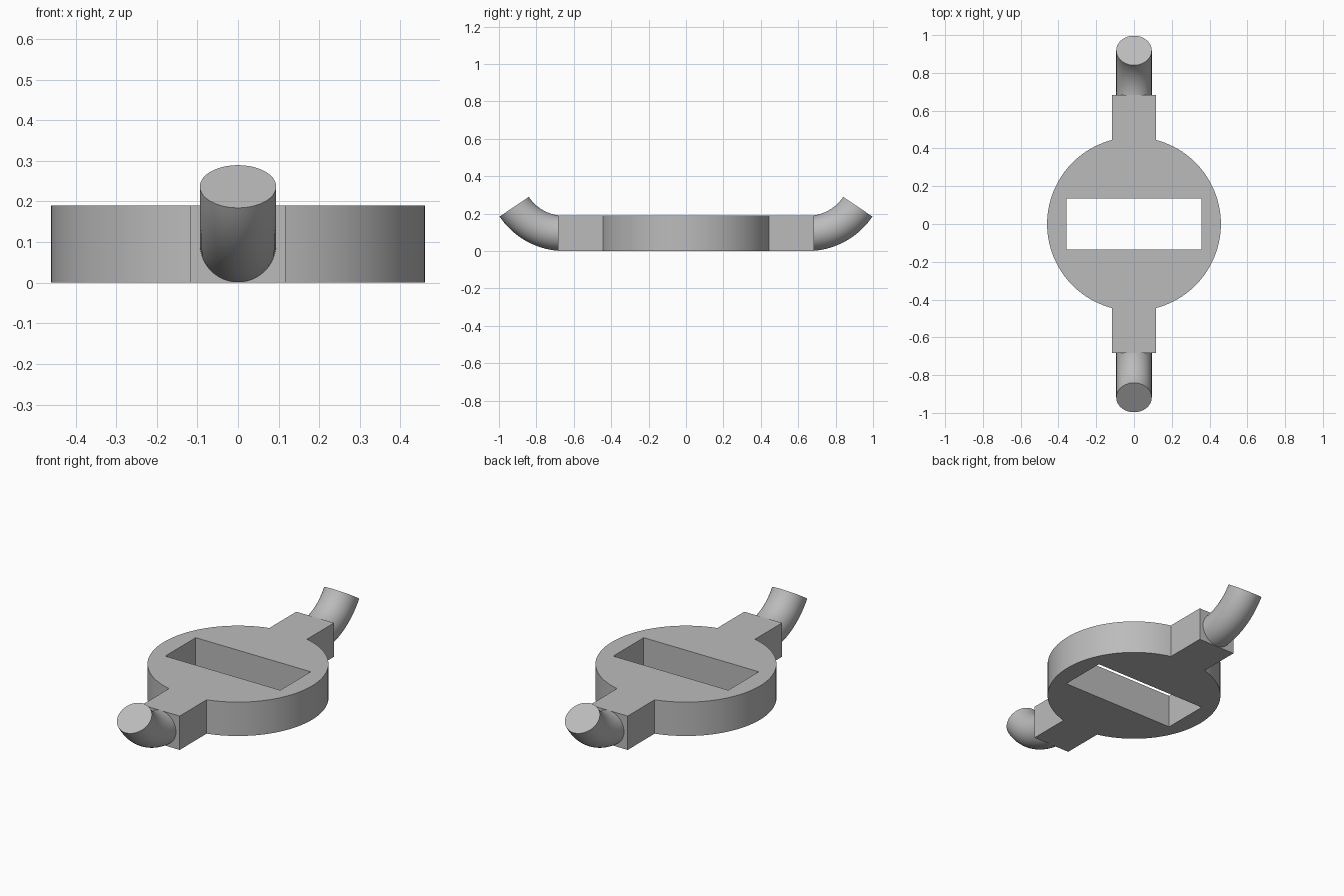
import bpy
import bmesh
from math import asin, cos, pi, radians, sin
from mathutils import Matrix, Vector

cube = bpy.data.objects.get("Cube")
if cube:
    bpy.data.objects.remove(cube, do_unlink=True)

HEIGHT = 0.19
DISC_R = 0.46
ARM_HALF, ARM_END = 0.117, 0.684
SLOT_X, SLOT_Y = 0.357, 0.135
TUBE_R, BEND_R = 0.094, 0.324
BEND_START, BEND_ANGLE = 0.65, radians(56)

grey = bpy.data.materials.new("plain grey")
grey.use_nodes = True
colour = (0.5, 0.5, 0.5, 1)
grey.diffuse_color = colour
grey.node_tree.nodes["Principled BSDF"].inputs["Base Color"].default_value = colour


def add_object(name, bm):
    bmesh.ops.recalc_face_normals(bm, faces=bm.faces)
    mesh = bpy.data.meshes.new(name)
    bm.to_mesh(mesh)
    bm.free()
    mesh.materials.append(grey)
    obj = bpy.data.objects.new(name, mesh)
    bpy.context.collection.objects.link(obj)
    return obj


def prism(name, outline, bottom, top):
    """Extrude a flat outline upwards."""
    bm = bmesh.new()
    face = bm.faces.new([bm.verts.new((x, y, bottom)) for x, y in outline])
    result = bmesh.ops.extrude_face_region(bm, geom=[face])
    verts = [v for v in result["geom"] if isinstance(v, bmesh.types.BMVert)]
    bmesh.ops.translate(bm, verts=verts, vec=(0, 0, top - bottom))
    return add_object(name, bm)


def smooth(obj):
    bpy.ops.object.select_all(action="DESELECT")
    obj.select_set(True)
    bpy.context.view_layer.objects.active = obj
    bpy.ops.object.shade_smooth_by_angle(angle=radians(30))


# Round body with a square arm at the front and back
gap = asin(ARM_HALF / DISC_R)
steps = 48
half = [(ARM_HALF, -ARM_END)]
for i in range(steps + 1):
    a = -pi / 2 + gap + (pi - 2 * gap) * i / steps
    half.append((DISC_R * cos(a), DISC_R * sin(a)))
half.append((ARM_HALF, ARM_END))
body = prism("body", half + [(-x, -y) for x, y in half], 0, HEIGHT)

# Rectangular slot through the body
slot = [(-SLOT_X, -SLOT_Y), (SLOT_X, -SLOT_Y), (SLOT_X, SLOT_Y), (-SLOT_X, SLOT_Y)]
cutter = prism("slot_cutter", slot, -HEIGHT, 2 * HEIGHT)
cutter.hide_render = True
cut = body.modifiers.new("slot", "BOOLEAN")
cut.operation = "DIFFERENCE"
cut.solver = "EXACT"
cut.object = cutter
bpy.context.view_layer.objects.active = body
bpy.ops.object.modifier_apply(modifier=cut.name)
bpy.data.objects.remove(cutter, do_unlink=True)
smooth(body)


# Bent round tubes rising from the arm ends
def bent_tube(name, side):
    bm = bmesh.new()
    sides, bends = 48, 20
    pivot = Vector((0, BEND_START, TUBE_R + BEND_R))
    rings = []
    for i in range(bends + 1):
        turn = Matrix.Rotation(BEND_ANGLE * i / bends, 3, "X")
        ring = []
        for j in range(sides):
            a = 2 * pi * j / sides
            offset = Vector((TUBE_R * cos(a), 0, TUBE_R * sin(a) - BEND_R))
            p = pivot + turn @ offset
            ring.append(bm.verts.new((p.x, side * p.y, p.z)))
        rings.append(ring)
    for low, high in zip(rings, rings[1:]):
        for j in range(sides):
            k = (j + 1) % sides
            bm.faces.new((low[j], low[k], high[k], high[j]))
    bm.faces.new(rings[0])
    bm.faces.new(rings[-1])
    smooth(add_object(name, bm))


bent_tube("front_tube", -1)
bent_tube("back_tube", 1)
